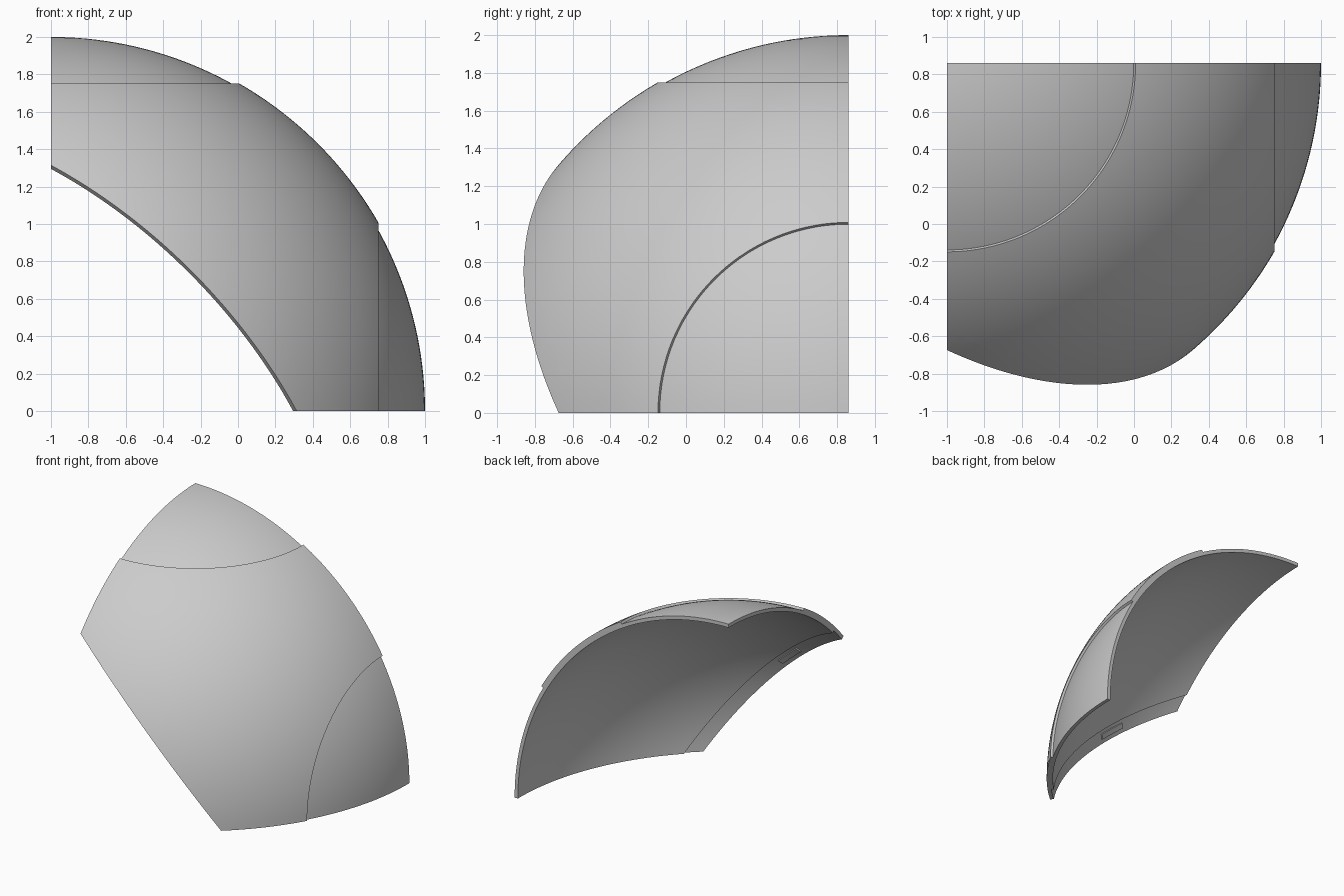
import bpy, bmesh
from mathutils import Vector

cube = bpy.data.objects.get("Cube")
if cube:
    bpy.data.objects.remove(cube, do_unlink=True)

CENTRE = Vector((-1, 0.86, 0))
INNER, CAP_R, BAND_R, LIP_IN = 1.97, 2.0, 2.02, 1.99
X, Y, Z = Vector((1, 0, 0)), Vector((0, 1, 0)), Vector((0, 0, 1))
DIAG = Vector((1, 1, 1))
OCTANT = [(X, 0), (-Y, 0), (Z, 0)]

grey = bpy.data.materials.new("light grey")
grey.use_nodes = True
colour = (0.6, 0.6, 0.6, 1)
grey.diffuse_color = colour
grey.node_tree.nodes["Principled BSDF"].inputs["Base Color"].default_value = colour


def shell(name, outer, inner, limits):
    """Piece of a ball shell, keeping points where normal . p >= offset."""
    bm = bmesh.new()
    bmesh.ops.create_uvsphere(bm, u_segments=256, v_segments=128, radius=outer)
    for normal, offset in limits:
        geom = bm.verts[:] + bm.edges[:] + bm.faces[:]
        bmesh.ops.bisect_plane(bm, geom=geom, dist=1e-5, clear_inner=True,
                               plane_co=normal * (offset / normal.length_squared),
                               plane_no=normal)
    # Thicken the skin towards the ball centre
    new = bmesh.ops.extrude_face_region(bm, geom=bm.faces[:], use_keep_orig=True)
    for v in new["geom"]:
        if isinstance(v, bmesh.types.BMVert):
            v.co *= inner / outer
    bmesh.ops.recalc_face_normals(bm, faces=bm.faces[:])
    bmesh.ops.translate(bm, verts=bm.verts[:], vec=CENTRE)
    mesh = bpy.data.meshes.new(name)
    bm.to_mesh(mesh)
    bm.free()
    mesh.materials.append(grey)
    obj = bpy.data.objects.new(name, mesh)
    bpy.context.collection.objects.link(obj)
    bpy.ops.object.select_all(action="DESELECT")
    obj.select_set(True)
    bpy.context.view_layer.objects.active = obj
    bpy.ops.object.shade_smooth_by_angle(angle=0.5)


# Raised main panel between the two round caps
shell("main_panel", BAND_R, INNER, OCTANT + [(-Z, -1.75), (-X, -1.75), (DIAG, 0)])

# Recessed caps at the top and at the side
for name, axis in (("top_cap", Z), ("side_cap", X)):
    shell(name, CAP_R, INNER, OCTANT + [(axis, 1.75 * CAP_R / BAND_R)])

# Thinner lip along the slanted edge
shell("edge_lip", BAND_R, LIP_IN, OCTANT + [(-DIAG, 0), (DIAG, -0.22)])

# Small catch on the inside of the lip
shell("lip_catch", LIP_IN, LIP_IN - 0.01,
      [(DIAG, -0.15), (-DIAG, 0.07), (Z - X, 0.2), (X - Z, -0.55), (-Y, 0)])
